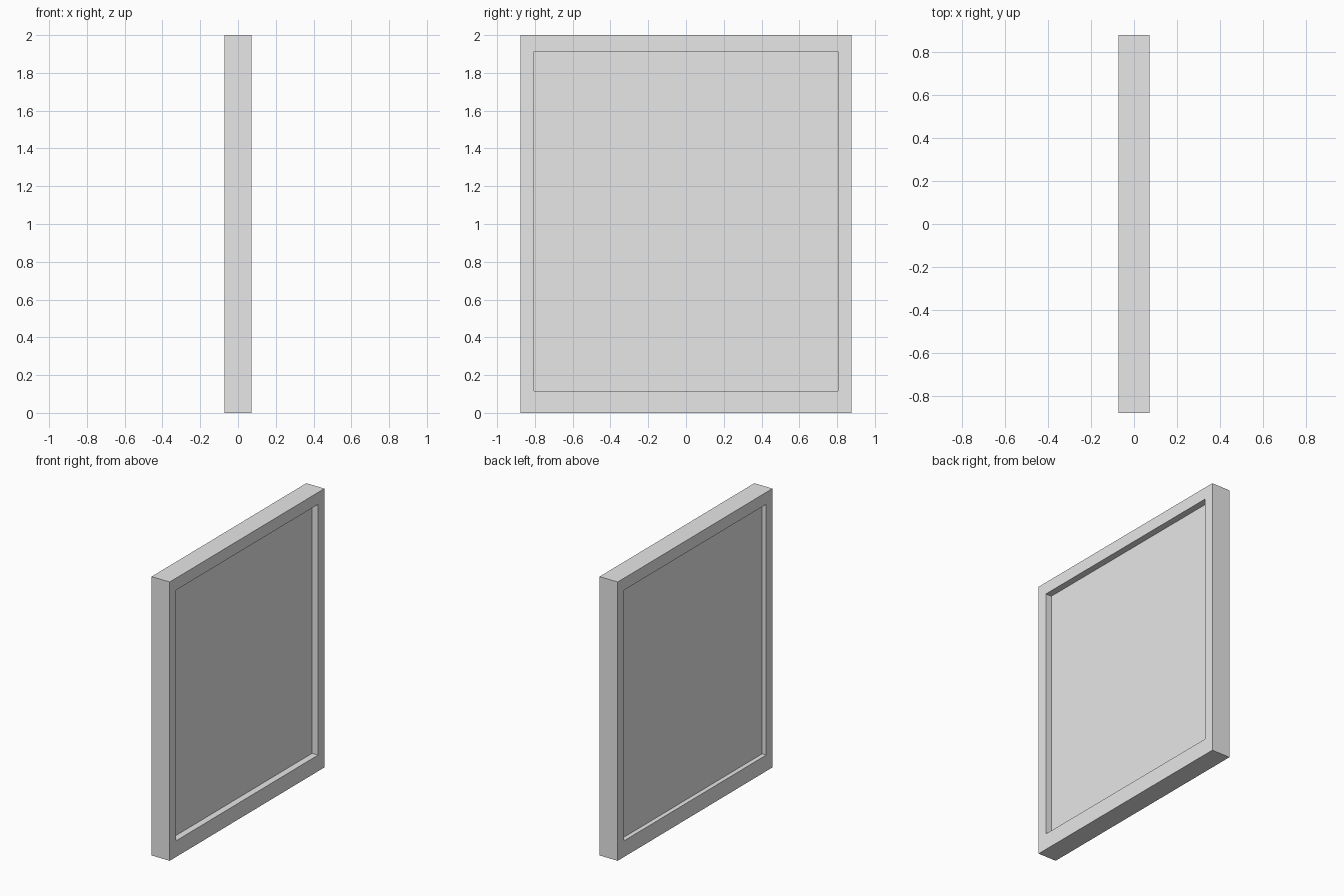
import bpy
import bmesh
from mathutils import Vector

old = bpy.data.objects.get("Cube")
if old:
    bpy.data.objects.remove(old, do_unlink=True)

HALF_T, HALF_W, HEIGHT = 0.072, 0.877, 2.0
OPEN_HALF_W, OPEN_LOW, OPEN_HIGH = 0.805, 0.116, 1.914
DEPTHS = {1: 0.047, -1: 0.032}  # recess depth on the +x and -x sides

grey = bpy.data.materials.new("light grey")
grey.use_nodes = True
grey.diffuse_color = (0.8, 0.8, 0.8, 1)
grey.node_tree.nodes["Principled BSDF"].inputs["Base Color"].default_value = (0.8, 0.8, 0.8, 1)


def place_opening(face, x):
    """Fit a face to the opening rectangle at the given x."""
    mid = face.calc_center_median()
    for v in face.verts:
        v.co = Vector((x,
                       OPEN_HALF_W if v.co.y > mid.y else -OPEN_HALF_W,
                       OPEN_HIGH if v.co.z > mid.z else OPEN_LOW))


# Slab that becomes the frame and its panel
bm = bmesh.new()
bmesh.ops.create_cube(bm, size=1)
bmesh.ops.scale(bm, vec=(2 * HALF_T, 2 * HALF_W, HEIGHT), verts=bm.verts)
bmesh.ops.translate(bm, vec=(0, 0, HEIGHT / 2), verts=bm.verts)
bm.normal_update()

# Sink a recess into both broad sides
for side, depth in DEPTHS.items():
    face = next(f for f in bm.faces if f.normal.x * side > 0.9)
    bmesh.ops.inset_region(bm, faces=[face], thickness=0.05)
    place_opening(face, side * HALF_T)
    panel = bmesh.ops.extrude_discrete_faces(bm, faces=[face])["faces"][0]
    place_opening(panel, side * (HALF_T - depth))

bmesh.ops.recalc_face_normals(bm, faces=bm.faces)
mesh = bpy.data.meshes.new("recessed_panel_frame")
bm.to_mesh(mesh)
bm.free()
mesh.materials.append(grey)
frame = bpy.data.objects.new("recessed_panel_frame", mesh)
bpy.context.collection.objects.link(frame)
